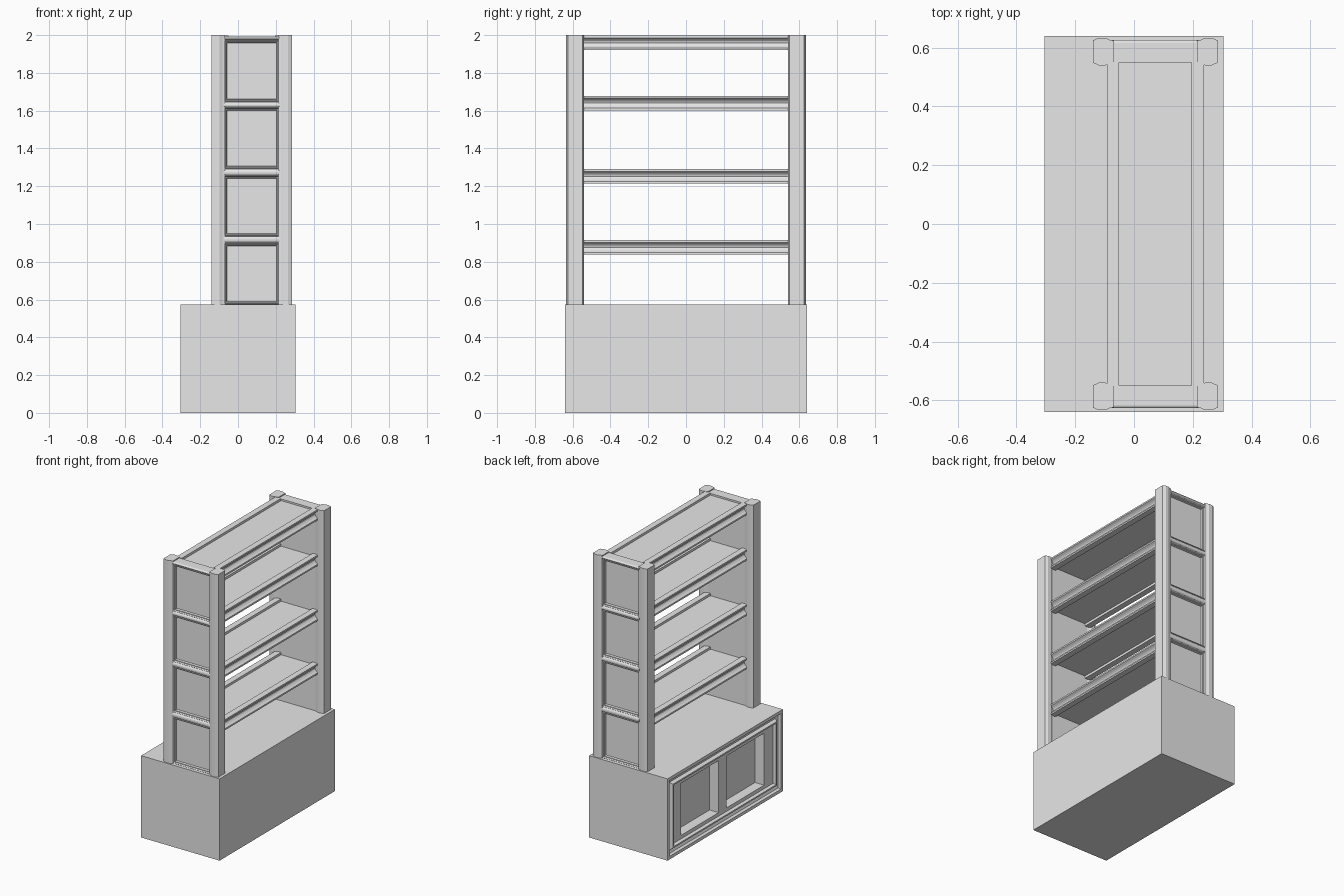
import bpy, bmesh, math
from mathutils import Vector

cube = bpy.data.objects.get("Cube")
if cube:
    bpy.data.objects.remove(cube, do_unlink=True)

grey = bpy.data.materials.new("plain_grey")
grey.use_nodes = True
grey.diffuse_color = (0.8, 0.8, 0.8, 1)
grey.node_tree.nodes["Principled BSDF"].inputs["Base Color"].default_value = (0.8, 0.8, 0.8, 1)

RACK_X = 0.0725      # the rack sits off-centre on the cabinet
BASE_TOP = 0.575
TOP = 2.0
MID_Y = 0.587        # centre line of posts


def finish(name, bm, x=0.0, mirror=(False, False)):
    """Turn a bmesh into a named object, optionally mirrored about its origin."""
    bmesh.ops.recalc_face_normals(bm, faces=bm.faces)
    mesh = bpy.data.meshes.new(name)
    bm.to_mesh(mesh)
    bm.free()
    mesh.materials.append(grey)
    ob = bpy.data.objects.new(name, mesh)
    bpy.context.collection.objects.link(ob)
    ob.location.x = x
    if any(mirror):
        mod = ob.modifiers.new("mirror", "MIRROR")
        mod.use_axis = (mirror[0], mirror[1], False)
        mod.use_mirror_merge = False
    return ob


def loft(name, loops, **kw):
    """Closed solid through a row of equal-length loops, capped at both ends."""
    bm = bmesh.new()
    rings = [[bm.verts.new(p) for p in loop] for loop in loops]
    for a, b in zip(rings, rings[1:]):
        for i in range(len(a)):
            j = (i + 1) % len(a)
            bm.faces.new((a[i], a[j], b[j], b[i]))
    bm.faces.new(rings[0])
    bm.faces.new(rings[-1])
    return finish(name, bm, **kw)


def rect(u0, u1, v0, v1, inset=0.0):
    u0, u1, v0, v1 = u0 + inset, u1 - inset, v0 + inset, v1 - inset
    return [(u0, v0), (u1, v0), (u1, v1), (u0, v1)]


def box(name, x0, x1, y0, y1, z0, z1, **kw):
    return loft(name, [[(x, y, z) for x, y in rect(x0, x1, y0, y1)] for z in (z0, z1)], **kw)


# Cabinet: solid block with a stepped moulding on its open long side
steps = [(0, 0.305), (0, -0.305), (0.022, -0.305), (0.03, -0.29), (0.05, -0.283),
         (0.062, -0.303), (0.072, -0.303), (0.08, -0.285)]
cabinet = loft("cabinet", [[(x, y, z) for y, z in rect(-0.64, 0.64, 0, BASE_TOP, i)]
                           for i, x in steps])

# Two recessed bays in the cabinet
cutter = box("bay_cutter", -0.4, -0.215, 0.045, 0.46, 0.105, 0.47, mirror=(False, True))
cutter.hide_render = True
cutter.hide_viewport = True
cut = cabinet.modifiers.new("bays", "BOOLEAN")
cut.object = cutter
cut.solver = "EXACT"

# Four corner posts with chamfered section
half = [(-0.2125, 0.038), (-0.192, 0.047), (-0.17, 0.047), (-0.155, 0.04), (-0.142, 0.037)]
section = half + [(x, -y) for x, y in reversed(half)]
loft("corner_post", [[(x, MID_Y + y, z) for x, y in section] for z in (BASE_TOP, TOP)],
     x=RACK_X, mirror=(True, True))

# End walls: recessed panels stacked between rounded rails
bays = [(BASE_TOP, 0.9), (0.935, 1.257), (1.29, 1.617), (1.645, 1.975)]
panel_steps = [(0, 0.55), (0, 0.617), (0.004, 0.622), (0.008, 0.612), (0.013, 0.612),
               (0.016, 0.598)]
for n, (z0, z1) in enumerate(bays):
    loft(f"end_panel_{n + 1}",
         [[(x, y, z) for x, z in rect(-0.147, 0.147, z0, z1, i)] for i, y in panel_steps],
         x=RACK_X, mirror=(False, True))
    r1 = bays[n + 1][0] if n < 3 else 1.993
    h, mid = (r1 - z1) / 2, (r1 + z1) / 2
    arc = [(0.616 + 0.011 * math.cos(a), mid + h * math.sin(a))
           for a in (math.pi * (k / 6 - 0.5) for k in range(7))]
    profile = [(0.55, r1), (0.55, z1)] + arc
    loft(f"end_rail_{n + 1}", [[(x, y, z) for y, z in profile] for x in (-0.147, 0.147)],
         x=RACK_X, mirror=(False, True))

# Shelves: thin board between two coved edge mouldings
LIP, HEIGHT = 0.011, 0.075
for n, top in enumerate((0.914, 1.29, 1.677, 1.997)):
    box(f"shelf_board_{n + 1}", -0.13, 0.13, -0.552, 0.552, top - 0.058, top - 0.016, x=RACK_X)
    cove = [(-0.163 + 0.022 * math.sin(math.pi * k / 6),
             top - LIP - (HEIGHT - 2 * LIP) * k / 6) for k in range(7)]
    profile = ([(-0.123, top), (-0.165, top), (-0.165, top - LIP)] + cove[1:-1]
               + [(-0.165, top - HEIGHT + LIP), (-0.165, top - HEIGHT), (-0.123, top - HEIGHT)])
    loft(f"shelf_moulding_{n + 1}", [[(x, y, z) for x, z in profile] for y in (-0.552, 0.552)],
         x=RACK_X, mirror=(True, False))
